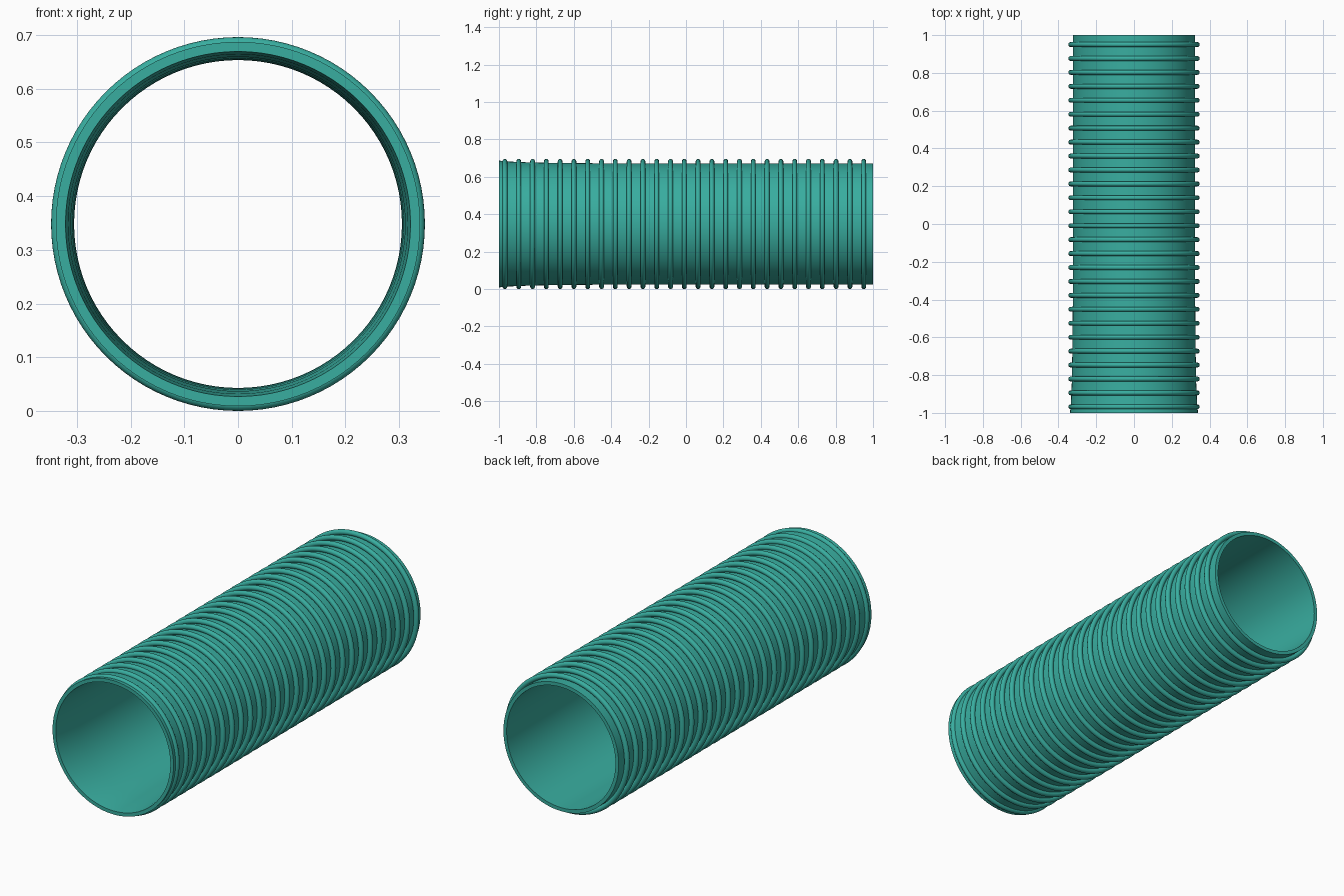
import bpy, bmesh, math

if "Cube" in bpy.data.objects:
    bpy.data.objects.remove(bpy.data.objects["Cube"])

SEG = 96
CZ = 0.348          # axis height

mat = bpy.data.materials.new("teal_plastic")
mat.diffuse_color = (0.04, 0.42, 0.35, 1)
mat.use_nodes = True
mat.node_tree.nodes["Principled BSDF"].inputs["Base Color"].default_value = mat.diffuse_color


def revolve(name, profile):
    """Spin a closed (radius, y) profile about the lengthwise axis."""
    bm = bmesh.new()
    loops = []
    for i in range(SEG):
        a = 2 * math.pi * i / SEG
        loops.append([bm.verts.new((r * math.cos(a), y, CZ + r * math.sin(a)))
                      for r, y in profile])
    n = len(profile)
    for i in range(SEG):
        p, q = loops[i], loops[(i + 1) % SEG]
        for j in range(n):
            k = (j + 1) % n
            bm.faces.new((p[j], p[k], q[k], q[j]))
    bmesh.ops.recalc_face_normals(bm, faces=bm.faces)
    me = bpy.data.meshes.new(name)
    bm.to_mesh(me)
    bm.free()
    ob = bpy.data.objects.new(name, me)
    bpy.context.collection.objects.link(ob)
    me.materials.append(mat)
    bpy.context.view_layer.objects.active = ob
    ob.select_set(True)
    bpy.ops.object.shade_smooth_by_angle(angle=math.radians(35))
    ob.select_set(False)
    return ob


# hollow tube, slightly flared at the front mouth
outer = [(0.339, -1.0), (0.334, -0.95), (0.329, -0.83), (0.326, -0.65),
         (0.324, -0.4), (0.323, 0.0), (0.323, 1.0)]
WALL = 0.018
inner = [(r - WALL, y) for r, y in reversed(outer)]
revolve("tube", outer + inner)

# evenly spaced round ribs
COUNT, FIRST, LAST = 27, -0.968, 0.95
for i in range(COUNT):
    y = FIRST + (LAST - FIRST) * i / (COUNT - 1)
    rib = [(0.335 + 0.0128 * math.cos(t), y + 0.0128 * math.sin(t))
           for t in (2 * math.pi * k / 16 for k in range(16))]
    revolve(f"rib_{i + 1:02d}", rib)
